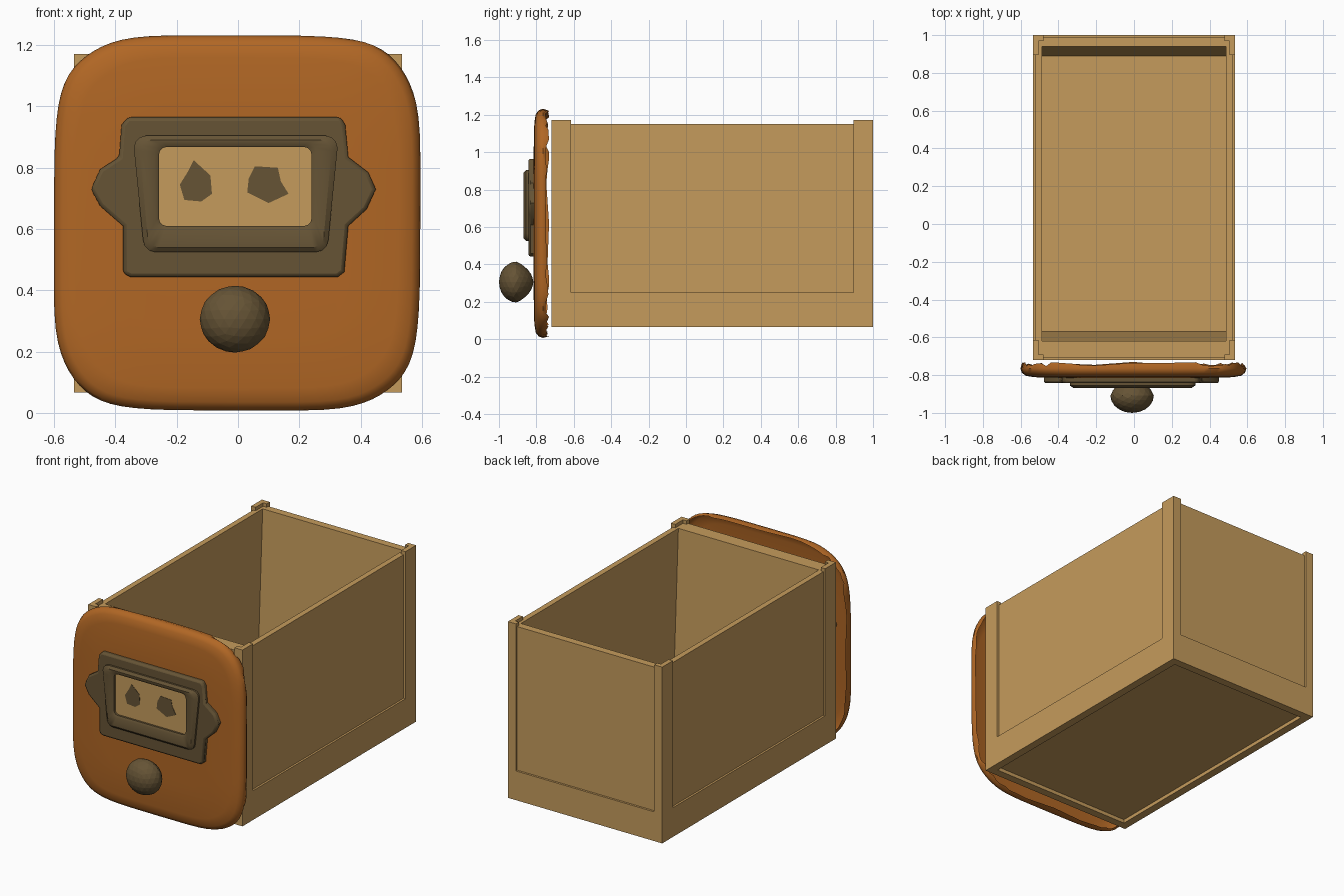
import bpy, bmesh, math, random
from mathutils import Vector

random.seed(4)
cube = bpy.data.objects.get("Cube")
if cube:
    bpy.data.objects.remove(cube, do_unlink=True)


def material(name, r, g, b):
    m = bpy.data.materials.new(name)
    m.use_nodes = True
    col = (r, g, b, 1)
    m.diffuse_color = col
    m.node_tree.nodes["Principled BSDF"].inputs["Base Color"].default_value = col
    return m


TAN = material("tan wood", 0.56, 0.33, 0.107)
ORANGE = material("orange wood", 0.44, 0.135, 0.018)
BRONZE = material("dark bronze", 0.132, 0.088, 0.036)


def finish(name, bm, mat, smooth=None, bevel=0, recalc=True):
    if recalc:
        bmesh.ops.recalc_face_normals(bm, faces=bm.faces)
    mesh = bpy.data.meshes.new(name)
    bm.to_mesh(mesh)
    bm.free()
    mesh.materials.append(mat)
    ob = bpy.data.objects.new(name, mesh)
    bpy.context.collection.objects.link(ob)
    if bevel:
        mod = ob.modifiers.new("soft edge", "BEVEL")
        mod.width, mod.segments = bevel, 2
        mod.limit_method, mod.angle_limit = "ANGLE", math.radians(50)
    if smooth:
        bpy.ops.object.select_all(action="DESELECT")
        ob.select_set(True)
        bpy.context.view_layer.objects.active = ob
        bpy.ops.object.shade_smooth_by_angle(angle=math.radians(smooth))
    return ob


def loft(bm, loops, cap_start=True, cap_end=True):
    rings = [[bm.verts.new(p) for p in loop] for loop in loops]
    n = len(rings[0])
    for a, b in zip(rings, rings[1:]):
        for i in range(n):
            j = (i + 1) % n
            bm.faces.new((a[i], a[j], b[j], b[i]))
    if cap_start:
        bm.faces.new(rings[0][::-1])
    if cap_end:
        bm.faces.new(rings[-1])
    return rings


def prism(name, outline, y_back, y_front, mat, bevel=0):
    bm = bmesh.new()
    loft(bm, [[(x, y, z) for x, z in outline] for y in (y_back, y_front)])
    return finish(name, bm, mat, 35 if bevel else None, bevel)


def rect(half_x, y0, y1, z):
    return [(-half_x, y0, z), (half_x, y0, z), (half_x, y1, z), (-half_x, y1, z)]


# Drawer box: recessed underside, base band, set-back walls, sloped end walls inside
bm = bmesh.new()
loft(bm, [
    rect(0.485, -0.67, 0.95, 0.09),
    rect(0.485, -0.67, 0.95, 0.067),
    rect(0.535, -0.72, 1.0, 0.067),
    rect(0.535, -0.72, 1.0, 0.25),
    rect(0.522, -0.707, 0.987, 0.25),
    rect(0.522, -0.707, 0.987, 1.15),
    rect(0.487, -0.62, 0.94, 1.15),
    rect(0.487, -0.57, 0.89, 0.11),
])
finish("drawer_box", bm, TAN)

# L-shaped corner posts
for sx, side in ((-1, "right"), (1, "left")):
    for end_y, sy, end in ((-0.72, -1, "front"), (1.0, 1, "back")):
        corner = [(0, 0), (0.055, 0), (0.055, 0.03), (0.03, 0.03), (0.03, 0.105), (0, 0.105)]
        bm = bmesh.new()
        loft(bm, [[(sx * (0.535 - u), end_y - sy * v, z) for u, v in corner]
                  for z in (0.25, 1.172)])
        finish(f"{end}_{side}_post", bm, TAN)

# Front panel: hollow rounded shell with a ragged rear edge
N = 72
MID = Vector((-0.003, 0, 0.62))


def panel_ring(scale, y, rag=0.0):
    pts = []
    for i in range(N):
        a = 2 * math.pi * i / N
        c, s = math.cos(a), math.sin(a)
        x = math.copysign(abs(c) ** 0.43, c) * 0.598
        z = math.copysign(abs(s) ** 0.43, s) * 0.614
        wob = 1 + 0.005 * math.sin(3 * a + 1) * math.sin(5 * a)
        pts.append((MID.x + x * scale * wob, y + random.uniform(-rag, rag),
                    MID.z + z * scale * wob))
    return pts


bm = bmesh.new()
rings = loft(bm, [
    panel_ring(0.985, -0.742, 0.012),
    panel_ring(1.0, -0.765),
    panel_ring(0.988, -0.787),
    panel_ring(0.955, -0.803),
    panel_ring(0.88, -0.811),
    panel_ring(0.6, -0.815),
], cap_start=False)
bm.normal_update()
if rings[-1][0].link_faces[0].normal.y > 0:
    bmesh.ops.reverse_faces(bm, faces=bm.faces)
finish("front_panel", bm, ORANGE, 50, recalc=False)

# Label holder back plate with a pointed ear on each side
plate = [(-0.375, 0.455), (-0.35, 0.443), (0.325, 0.443), (0.347, 0.46),
         (0.36, 0.61), (0.42, 0.665), (0.45, 0.73), (0.425, 0.785), (0.36, 0.835),
         (0.35, 0.94), (0.335, 0.965), (-0.36, 0.965), (-0.38, 0.94),
         (-0.388, 0.835), (-0.45, 0.795), (-0.48, 0.73), (-0.45, 0.675), (-0.375, 0.61)]
prism("label_holder_plate", plate, -0.80, -0.843, BRONZE, 0.012)


# Raised frame around the label window
def rounded(x0, x1, z0, z1, r, taper=0.0):
    pts = []
    for cx, cz, start in ((x1 - r, z1 - r, 0), (x0 + r, z1 - r, 90),
                          (x0 + r, z0 + r, 180), (x1 - r, z0 + r, 270)):
        for k in range(4):
            a = math.radians(start + 30 * k)
            x, z = cx + r * math.cos(a), cz + r * math.sin(a)
            if z < (z0 + z1) / 2:
                x -= math.copysign(taper, x)
            pts.append((x, z))
    return pts


def at(points, y):
    return [(x, y, z) for x, z in points]


outer = rounded(-0.34, 0.325, 0.525, 0.905, 0.04, 0.03)
crest = rounded(-0.32, 0.305, 0.54, 0.89, 0.035, 0.025)
lip = rounded(-0.272, 0.255, 0.598, 0.882, 0.03, 0.004)
opening = rounded(-0.258, 0.24, 0.61, 0.868, 0.025)
bm = bmesh.new()
loft(bm, [at(outer, -0.835), at(outer, -0.855), at(crest, -0.868),
          at(lip, -0.868), at(opening, -0.86), at(opening, -0.835)],
     cap_start=False, cap_end=False)
finish("label_frame", bm, BRONZE, 35)

# Paper label with two dark blotches
prism("paper_label", rounded(-0.262, 0.244, 0.606, 0.872, 0.02), -0.842, -0.847, TAN)
blotches = {
    "right_blotch": [(-0.145, 0.825), (-0.09, 0.775), (-0.085, 0.715), (-0.12, 0.69),
                     (-0.175, 0.695), (-0.19, 0.745), (-0.165, 0.785)],
    "left_blotch": [(0.055, 0.805), (0.13, 0.8), (0.14, 0.755), (0.165, 0.715),
                    (0.1, 0.685), (0.03, 0.72), (0.035, 0.765)],
}
for name, shape in blotches.items():
    prism(name, shape, -0.846, -0.849, BRONZE)

# Faceted knob, narrowing towards the panel
bm = bmesh.new()
bmesh.ops.create_icosphere(bm, subdivisions=3, radius=1)
for v in bm.verts:
    pinch = 1 - 0.25 * max(0, v.co.y)
    v.co = Vector((-0.01 + 0.115 * v.co.x * pinch, -0.908 + 0.092 * v.co.y,
                   0.306 + 0.109 * v.co.z * pinch))
finish("knob", bm, BRONZE)
